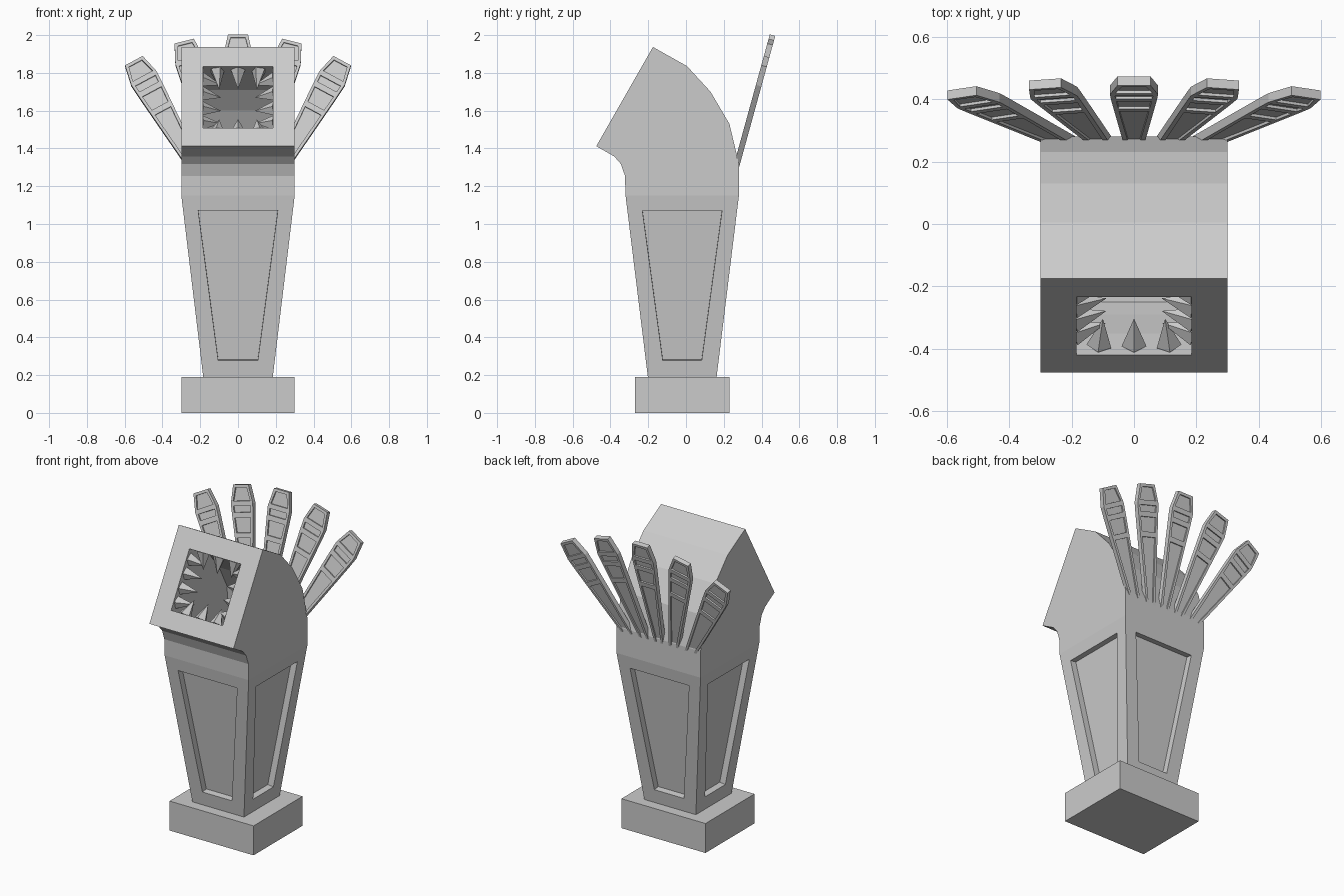
import bpy, bmesh
from math import radians
from mathutils import Vector, Matrix

if "Cube" in bpy.data.objects:
    bpy.data.objects.remove(bpy.data.objects["Cube"])


def finish(bm, name):
    bmesh.ops.recalc_face_normals(bm, faces=bm.faces[:])
    me = bpy.data.meshes.new(name)
    bm.to_mesh(me)
    bm.free()
    ob = bpy.data.objects.new(name, me)
    bpy.context.collection.objects.link(ob)
    return ob


def loft(bm, rings):
    """Closed skin through rings of equal size; returns faces of the sides."""
    vs = [[bm.verts.new(p) for p in r] for r in rings]
    n = len(vs[0])
    sides = [bm.faces.new((a[i], a[(i + 1) % n], b[(i + 1) % n], b[i]))
             for a, b in zip(vs, vs[1:]) for i in range(n)]
    bm.faces.new(vs[0][::-1])
    bm.faces.new(vs[-1])
    bmesh.ops.recalc_face_normals(bm, faces=bm.faces[:])
    return sides


def sink_panels(bm, faces, margin, depth):
    """Flat frame of the given margin, then a straight-walled recess."""
    bmesh.ops.inset_individual(bm, faces=faces, thickness=margin, depth=0)
    bmesh.ops.inset_individual(bm, faces=faces, thickness=0.0005, depth=-depth)


def rect(hx, y0, y1, z):
    return [(-hx, y0, z), (hx, y0, z), (hx, y1, z), (-hx, y1, z)]


def side_prism(name, profile, hx):
    """Extrude a (y, z) profile across x."""
    bm = bmesh.new()
    loft(bm, [[(s * hx, y, z) for y, z in profile] for s in (-1, 1)])
    return finish(bm, name)


# Base block
bm = bmesh.new()
loft(bm, [rect(0.30, -0.27, 0.23, 0), rect(0.30, -0.27, 0.23, 0.19)])
finish(bm, "base")

# Tapered pillar with a sunken panel on each side
bm = bmesh.new()
sides = loft(bm, [rect(0.184, -0.202, 0.162, 0.19), rect(0.30, -0.32, 0.28, 1.15)])
sink_panels(bm, sides, 0.119, 0.04)
finish(bm, "pillar")

# Head, hollowed by the mouth
head = side_prism("head", [
    (-0.32, 1.15), (-0.323, 1.255), (-0.345, 1.318), (-0.38, 1.358),
    (-0.475, 1.412), (-0.175, 1.937), (0.005, 1.836), (0.13, 1.70),
    (0.23, 1.53), (0.28, 1.32), (0.28, 1.15)], 0.30)
cutter = side_prism("mouth_cutter", [
    (-0.507, 1.56), (-0.42, 1.51), (-0.35, 1.40), (-0.29, 1.28), (-0.25, 1.21),
    (0.17, 1.21), (0.15, 1.45), (0.07, 1.60), (-0.02, 1.71),
    (-0.233, 1.835), (-0.32, 1.885)], 0.184)
cutter.hide_render = True
mod = head.modifiers.new("mouth", 'BOOLEAN')
mod.operation, mod.solver, mod.object = 'DIFFERENCE', 'EXACT', cutter
bpy.context.view_layer.objects.active = head
bpy.ops.object.modifier_apply(modifier=mod.name)
bpy.data.objects.remove(cutter)

# Teeth around the mouth, leaning inward
up = Vector((0, 0.495, 0.869))
inward = Vector((0, 0.869, -0.495))
side = Vector((1, 0, 0))
centre = Vector((0, -0.3265, 1.6725)) + inward * 0.05
bm = bmesh.new()


def tooth(base, direction, length=0.11):
    d = direction.normalized()
    rot = d.to_track_quat('Z', 'Y').to_matrix().to_4x4()
    bmesh.ops.create_cone(bm, cap_ends=True, segments=5, radius1=0.042, radius2=0,
                          depth=length,
                          matrix=Matrix.Translation(base + d * (length / 2 - 0.01)) @ rot)


for s in (-1, 1):
    for x in (-0.11, 0, 0.11):
        tooth(centre + side * x + up * 0.187 * s, inward * 0.3 - up * s - side * x)
    for t in (-0.13, -0.045, 0.045, 0.13):
        tooth(centre + side * 0.184 * s + up * t, inward * 0.3 - side * s - up * t)
finish(bm, "teeth")

# Fan of five panelled plumes behind the head
sections = [(0.385, 0.03), (0.83, 0.064), (0.95, 0.073), (1.02, 0.077), (1.13, 0.053)]
tilt = Matrix.Translation((0, 0.158, 0.91)) @ Matrix.Rotation(radians(-15.4), 4, 'X')
for k in range(-2, 3):
    bm = bmesh.new()
    h = 0.015
    faces = loft(bm, [[(-w, -h, r), (w, -h, r), (w, h, r), (-w, h, r)] for r, w in sections])
    broad = [f for f in faces if abs(f.normal.y) > 0.9]
    sink_panels(bm, broad, 0.022, 0.009)
    bm.transform(tilt @ Matrix.Rotation(radians(14.6 * k), 4, 'Y'))
    finish(bm, f"plume_{k + 3}")
